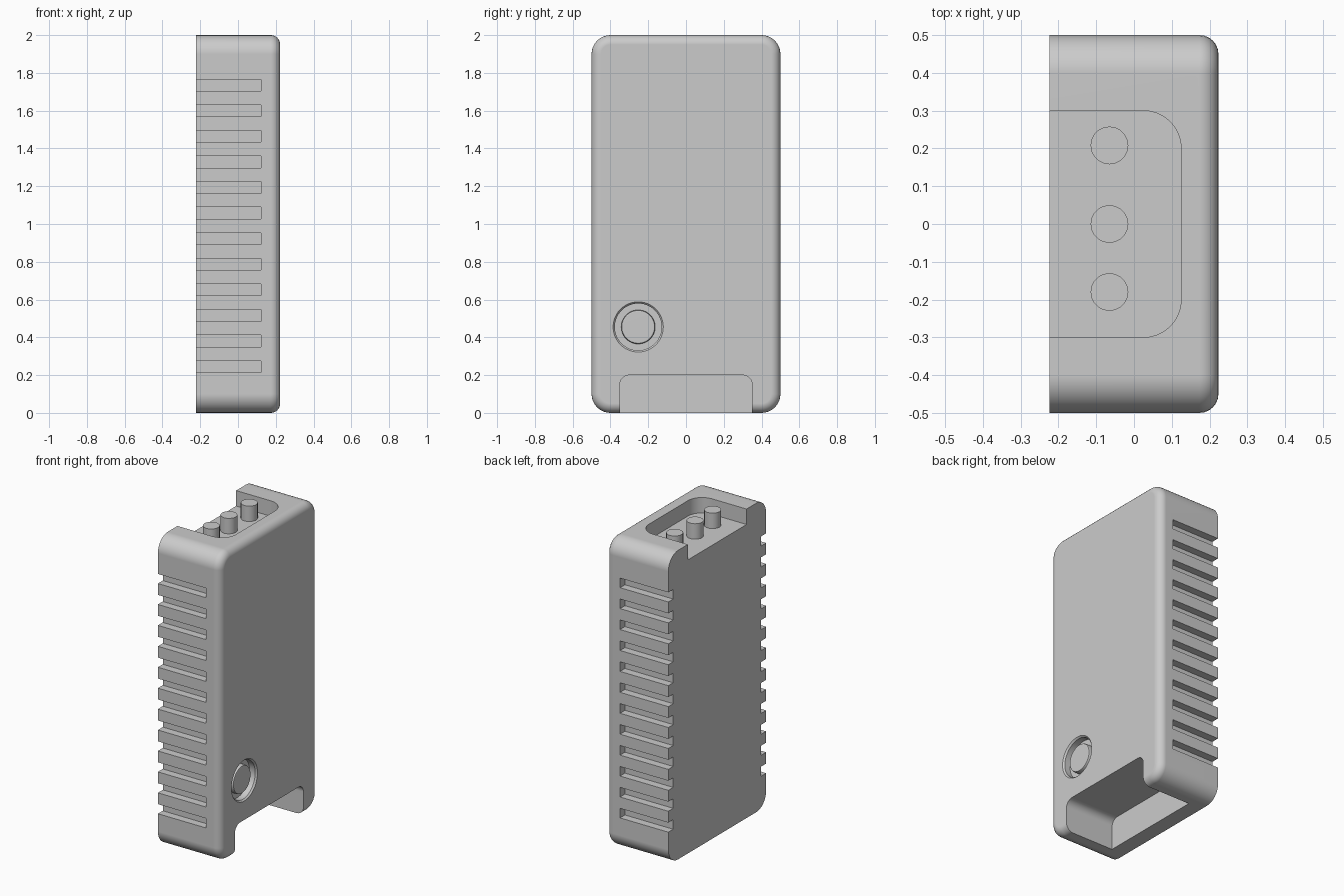
import bpy, bmesh
from math import pi, cos, sin, radians
from mathutils import Vector

if "Cube" in bpy.data.objects:
    bpy.data.objects.remove(bpy.data.objects["Cube"], do_unlink=True)

GREY = (0.6, 0.6, 0.6, 1)
grey = bpy.data.materials.new("plain grey")
grey.use_nodes = True
grey.diffuse_color = GREY
grey.node_tree.nodes["Principled BSDF"].inputs["Base Color"].default_value = GREY

HALF_X, HALF_Y, HEIGHT = 0.2235, 0.5, 2.0


def along_x(u, v, w):
    return Vector((w, u, v))


def along_z(u, v, w):
    return Vector((u, v, w))


def rounded_rect(u0, u1, v0, v1, r, inset=0, seg=8):
    """Outline with corner radius r, shrunk by inset."""
    corners = [(u1 - r, v1 - r), (u0 + r, v1 - r), (u0 + r, v0 + r), (u1 - r, v0 + r)]
    points = []
    for i, (cu, cv) in enumerate(corners):
        for k in range(seg + 1):
            a = (i + k / seg) * pi / 2
            points.append((cu + (r - inset) * cos(a), cv + (r - inset) * sin(a)))
    return points


def circle(cu, cv, r, sides):
    return [(cu + r * cos(2 * pi * k / sides), cv + r * sin(2 * pi * k / sides))
            for k in range(sides)]


def loft(name, axis, sections):
    """Skin (outline, position) sections along an axis and cap both ends."""
    bm = bmesh.new()
    rings = [[bm.verts.new(axis(u, v, w)) for u, v in outline] for outline, w in sections]
    n = len(rings[0])
    for a, b in zip(rings, rings[1:]):
        for k in range(n):
            bm.faces.new((a[k], a[(k + 1) % n], b[(k + 1) % n], b[k]))
    bm.faces.new(rings[0])
    bm.faces.new(rings[-1])
    bmesh.ops.recalc_face_normals(bm, faces=bm.faces)
    mesh = bpy.data.meshes.new(name)
    bm.to_mesh(mesh)
    bm.free()
    mesh.materials.append(grey)
    obj = bpy.data.objects.new(name, mesh)
    bpy.context.collection.objects.link(obj)
    return obj


def prism(name, axis, outline, w0, w1):
    return loft(name, axis, [(outline, w0), (outline, w1)])


def box(name, x0, x1, y0, y1, z0, z1):
    return prism(name, along_z, [(x0, y0), (x1, y0), (x1, y1), (x0, y1)], z0, z1)


# Body: rounded slab with a rolled edge around its +x face
EDGE = 0.05
sections = [(rounded_rect(-HALF_Y, HALF_Y, 0, HEIGHT, 0.1), -HALF_X)]
for k in range(7):
    a = k / 6 * pi / 2
    sections.append((rounded_rect(-HALF_Y, HALF_Y, 0, HEIGHT, 0.1, EDGE * (1 - cos(a))),
                     HALF_X - EDGE + EDGE * sin(a)))
body = loft("body", along_x, sections)

cutters = []

# Connector bay in the top, open towards -x
cutters.append(prism("bay_cutter", along_z,
                     rounded_rect(-0.5, 0.125, -0.3, 0.3, 0.1), 1.9, 2.2))

# Notch at the foot of the +x face, open below
cutters.append(prism("notch_cutter", along_x,
                     rounded_rect(-0.35, 0.35, -0.2, 0.2, 0.05), -0.125, 0.4))

# Grip slots on both narrow sides
for side in (-1, 1):
    y0, y1 = sorted((side * 0.45, side * 0.6))
    for k in range(12):
        z = 0.245 + k * 1.49 / 11
        cutters.append(box("slot_cutter", -0.4, 0.122, y0, y1, z - 0.031, z + 0.031))

# Round recess for the button, with a softened rim
BY, BZ = -0.253, 0.455
recess = [(0.124, -0.05), (0.124, -0.01), (0.133, 0), (0.133, 0.1)]
cutters.append(loft("recess_cutter", along_x,
                    [(circle(BY, BZ, r, 48), HALF_X + d) for r, d in recess]))

for cutter in cutters:
    cutter.hide_render = True
    cut = body.modifiers.new("cut", "BOOLEAN")
    cut.operation = "DIFFERENCE"
    cut.solver = "EXACT"
    cut.object = cutter

# Bake the cuts and discard the cutters
bpy.context.view_layer.update()
baked = bpy.data.meshes.new_from_object(
    body.evaluated_get(bpy.context.evaluated_depsgraph_get()))
body.modifiers.clear()
body.data = baked
baked.name = "body"
for cutter in cutters:
    bpy.data.objects.remove(cutter, do_unlink=True)

parts = [body]

# Push button with a bevelled face
button = [(0.09, -0.055), (0.09, -0.025), (0.087, -0.018), (0.08, -0.015)]
parts.append(loft("button", along_x,
                  [(circle(BY, BZ, r, 48), HALF_X + d) for r, d in button]))

# Three contact pins standing in the bay
for label, y in (("front", -0.18), ("middle", 0), ("back", 0.208)):
    y = {"front": -0.18, "middle": 0.0, "back": 0.208}[label]
    y = -0.18 if label == "front" else y
    parts.append(prism(label + "_pin", along_z, circle(-0.065, y, 0.05, 20), 1.895, 2.0))

# Smooth the curves, keep hard edges crisp
bpy.ops.object.select_all(action="DESELECT")
for part in parts:
    part.select_set(True)
bpy.context.view_layer.objects.active = body
bpy.ops.object.shade_smooth_by_angle(angle=radians(32))
for part in parts:
    part.modifiers.new("even_shading", "WEIGHTED_NORMAL").keep_sharp = True
